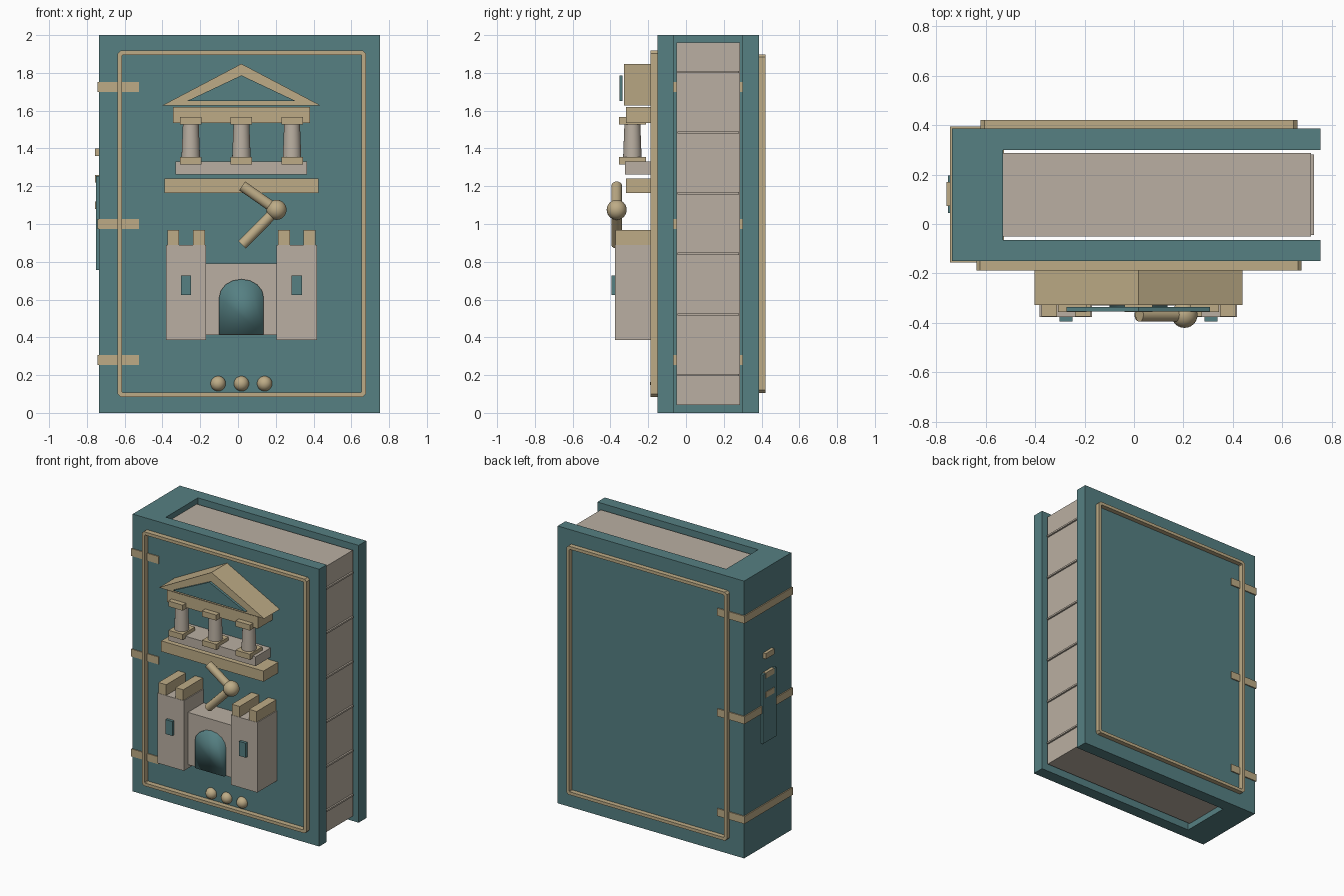
import bpy, bmesh, math
from mathutils import Vector

if "Cube" in bpy.data.objects:
    bpy.data.objects.remove(bpy.data.objects["Cube"], do_unlink=True)


def material(name, rgb):
    m = bpy.data.materials.new(name)
    m.use_nodes = True
    m.diffuse_color = (*rgb, 1)
    m.node_tree.nodes["Principled BSDF"].inputs["Base Color"].default_value = (*rgb, 1)
    return m


TEAL = material("teal cover", (0.092, 0.215, 0.225))
GOLD = material("antique gold", (0.51, 0.41, 0.24))
STONE = material("pale stone", (0.49, 0.43, 0.36))

MID = 0.018      # centre line of the front decoration
FACE = -0.15     # front cover surface


def finish(name, bm, mat, smooth=None):
    bmesh.ops.recalc_face_normals(bm, faces=bm.faces)
    me = bpy.data.meshes.new(name)
    bm.to_mesh(me)
    bm.free()
    me.materials.append(mat)
    ob = bpy.data.objects.new(name, me)
    bpy.context.collection.objects.link(ob)
    if smooth is not None:
        bpy.ops.object.select_all(action="DESELECT")
        bpy.context.view_layer.objects.active = ob
        ob.select_set(True)
        bpy.ops.object.shade_smooth_by_angle(angle=math.radians(smooth))
    return ob


def box(name, x, y, z, mat):
    """Box from (low, high) pairs."""
    bm = bmesh.new()
    bmesh.ops.create_cube(bm, size=1)
    for v in bm.verts:
        v.co = [r[0] if c < 0 else r[1] for r, c in zip((x, y, z), v.co)]
    return finish(name, bm, mat)


def prism(name, points, start, depth, mat, smooth=None):
    """Extrude a flat outline, given as 3D points, along a vector."""
    bm = bmesh.new()
    face = bm.faces.new([bm.verts.new(p) for p in points])
    new = bmesh.ops.extrude_face_region(bm, geom=[face])["geom"]
    bmesh.ops.translate(bm, vec=depth, verts=[g for g in new if isinstance(g, bmesh.types.BMVert)])
    bmesh.ops.translate(bm, vec=start, verts=bm.verts)
    return finish(name, bm, mat, smooth)


def rod(name, a, b, r1, r2, mat):
    a, b = Vector(a), Vector(b)
    bm = bmesh.new()
    bmesh.ops.create_cone(bm, cap_ends=True, segments=24, radius1=r1, radius2=r2, depth=(b - a).length)
    bm.transform((b - a).to_track_quat("Z", "Y").to_matrix().to_4x4())
    bmesh.ops.translate(bm, vec=(a + b) / 2, verts=bm.verts)
    return finish(name, bm, mat, 40)


def ball(name, centre, r):
    bm = bmesh.new()
    bmesh.ops.create_uvsphere(bm, u_segments=24, v_segments=16, radius=r)
    bmesh.ops.translate(bm, vec=centre, verts=bm.verts)
    return finish(name, bm, GOLD, 60)


def ring(name, x, z, y, width):
    """Rectangular border with clipped corners."""
    bm = bmesh.new()

    def loop(inset, yy):
        x0, x1, z0, z1 = x[0] + inset, x[1] - inset, z[0] + inset, z[1] - inset
        c = 0.015 if inset == 0 else 0.005
        pts = [(x0 + c, z0), (x1 - c, z0), (x1, z0 + c), (x1, z1 - c),
               (x1 - c, z1), (x0 + c, z1), (x0, z1 - c), (x0, z0 + c)]
        return [bm.verts.new((px, yy, pz)) for px, pz in pts]

    loops = [loop(0, y[0]), loop(0, y[1]), loop(width, y[1]), loop(width, y[0])]
    for k, a in enumerate(loops):
        b = loops[(k + 1) % 4]
        for i in range(8):
            j = (i + 1) % 8
            bm.faces.new((a[i], a[j], b[j], b[i]))
    return finish(name, bm, GOLD)


# Cover and spine as one C-shaped piece
c_shape = [(-0.735, -0.15), (0.753, -0.15), (0.753, -0.065), (-0.53, -0.065),
           (-0.53, 0.3), (0.753, 0.3), (0.753, 0.387), (-0.735, 0.387)]
prism("book_cover", [(x, y, 0) for x, y in c_shape], (0, 0, 0), (0, 0, 2), TEAL)

# Pages with raised gathering lines on the fore edge
box("page_block", (-0.535, 0.715), (-0.05, 0.287), (0.042, 1.96), STONE)
for i in range(6):
    z = 0.2 + i * 0.321
    box("page_line", (0.7, 0.727), (-0.045, 0.28), (z - 0.006, z + 0.006), STONE)

# Borders on both covers
ring("front_border", (-0.637, 0.677), (0.085, 1.918), (FACE, -0.187), 0.022)
ring("back_border", (-0.62, 0.66), (0.105, 1.898), (0.387, 0.421), 0.022)

# Spine bands and spine ornament
for z in (0.28, 1.0, 1.725):
    box("spine_band", (-0.743, -0.525), (-0.156, 0.395), (z - 0.027, z + 0.027), GOLD)
box("spine_plate", (-0.752, -0.73), (0.045, 0.197), (0.757, 1.255), TEAL)
for z in (1.1, 1.24, 1.38):
    box("spine_clasp", (-0.757, -0.73), (0.073, 0.17), (z - 0.02, z + 0.02), GOLD)


# Temple
def triangle(name, half, z0, z1, y, mat):
    pts = [(MID - half, 0, z0), (MID + half, 0, z0), (MID, 0, z1)]
    prism(name, pts, (0, y[0], 0), (0, y[1] - y[0], 0), mat)


triangle("temple_pediment", 0.42, 1.627, 1.848, (-0.328, FACE), GOLD)
triangle("temple_tympanum", 0.29, 1.65, 1.787, (-0.353, -0.335), TEAL)
box("temple_beam", (-0.345, 0.381), (-0.318, FACE), (1.535, 1.62), GOLD)
box("temple_floor", (-0.33, 0.366), (-0.323, FACE), (1.263, 1.33), STONE)
box("temple_step", (-0.39, 0.426), (-0.318, FACE), (1.165, 1.242), GOLD)
for i in (-1, 0, 1):
    x, y = MID + i * 0.268, -0.284
    rod("temple_column", (x, y, 1.35), (x, y, 1.53), 0.049, 0.042, STONE)
    for part, z in (("column_base", 1.335), ("column_capital", 1.546)):
        box(part, (x - 0.057, x + 0.057), (y - 0.071, y + 0.071), (z - 0.02, z + 0.02), GOLD)

# Clock hands and hub
hub = (0.204, -0.367, 1.075)
rod("upper_hand", hub, (0.022, -0.367, 1.202), 0.028, 0.028, GOLD)
rod("lower_hand", hub, (0.022, -0.367, 0.89), 0.028, 0.028, GOLD)
ball("hand_hub", hub, 0.053)

# Castle towers with battlements and windows
for side in (-1, 1):
    cx = MID + side * 0.293

    def span(offset, half):
        return (cx + offset - half, cx + offset + half)

    box("castle_tower", span(0, 0.106), (-0.375, FACE), (0.385, 0.89), STONE)
    for off in (-0.068, 0.068):
        box("castle_merlon", span(off, 0.031), (-0.373, FACE), (0.888, 0.967), GOLD)
    box("tower_window", span(0, 0.027), (-0.395, -0.37), (0.623, 0.727), TEAL)

# Castle wall and arched gate
box("castle_wall", (-0.172, 0.208), (-0.33, FACE), (0.413, 0.79), STONE)
arch = [(MID - 0.118, 0, 0.415), (MID + 0.118, 0, 0.415)]
for i in range(9):
    t = math.pi * i / 8
    arch.append((MID + 0.118 * math.cos(t), 0, 0.61 + 0.098 * math.sin(t)))
prism("castle_gate", arch, (0, -0.35, 0), (0, 0.1, 0), TEAL, 180)

# Studs along the bottom
for i in (-1, 0, 1):
    ball("cover_stud", (MID + i * 0.123, FACE, 0.155), 0.04)
